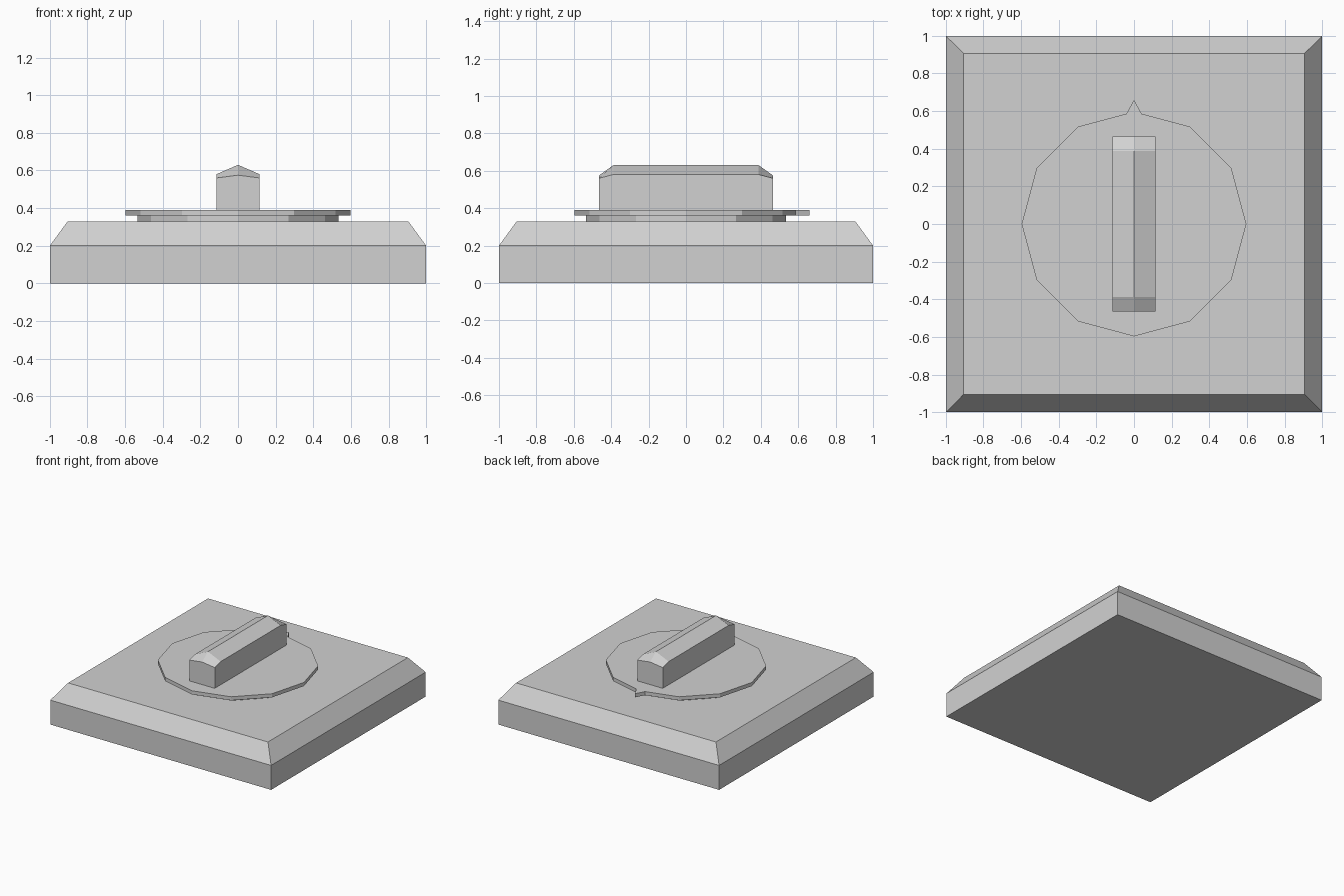
import bpy
import bmesh
from math import sin, cos, pi

cube = bpy.data.objects.get("Cube")
if cube:
    bpy.data.objects.remove(cube, do_unlink=True)

grey = bpy.data.materials.new("light_grey")
grey.use_nodes = True
grey.diffuse_color = (0.64, 0.64, 0.64, 1)
bsdf = next(n for n in grey.node_tree.nodes if n.type == 'BSDF_PRINCIPLED')
bsdf.inputs["Base Color"].default_value = (0.64, 0.64, 0.64, 1)


def finish(name, bm):
    bmesh.ops.recalc_face_normals(bm, faces=bm.faces)
    mesh = bpy.data.meshes.new(name)
    bm.to_mesh(mesh)
    bm.free()
    mesh.materials.append(grey)
    obj = bpy.data.objects.new(name, mesh)
    bpy.context.collection.objects.link(obj)
    return obj


def loft(name, rings):
    """Join matching rings of points with side faces and cap both ends."""
    bm = bmesh.new()
    loops = [[bm.verts.new(p) for p in ring] for ring in rings]
    n = len(loops[0])
    for a, b in zip(loops, loops[1:]):
        for i in range(n):
            j = (i + 1) % n
            bm.faces.new((a[i], a[j], b[j], b[i]))
    bm.faces.new(loops[0])
    bm.faces.new(loops[-1])
    return finish(name, bm)


def square(h, z):
    return [(-h, -h, z), (h, -h, z), (h, h, z), (-h, h, z)]


def prism(name, outline, z0, z1):
    return loft(name, [[(x, y, z) for x, y in outline] for z in (z0, z1)])


def circle(r, sides=12):
    # Starts at the back and runs clockwise
    return [(r * sin(2 * pi * i / sides), r * cos(2 * pi * i / sides))
            for i in range(sides)]


# Square base with sloping shoulders
loft("base", [square(1, 0), square(1, 0.2), square(0.905, 0.33)])

# Narrow collar under the dial
prism("dial_collar", circle(0.535), 0.33, 0.36)

# Dial plate, its back corner drawn out into a pointer
pointer = [(-0.04, 0.586), (0, 0.66), (0.04, 0.586)]
prism("dial_plate", pointer + circle(0.597)[1:], 0.36, 0.39)


# Ridged grip with sloping ends
def grip_section(y, shoulder, ridge):
    w = 0.115
    return [(-w, y, 0.39), (w, y, 0.39), (w, y, shoulder),
            (0, y, ridge), (-w, y, shoulder)]


end, top = (0.56, 0.575), (0.58, 0.63)
loft("grip", [grip_section(-0.465, *end), grip_section(-0.388, *top),
              grip_section(0.388, *top), grip_section(0.465, *end)])
